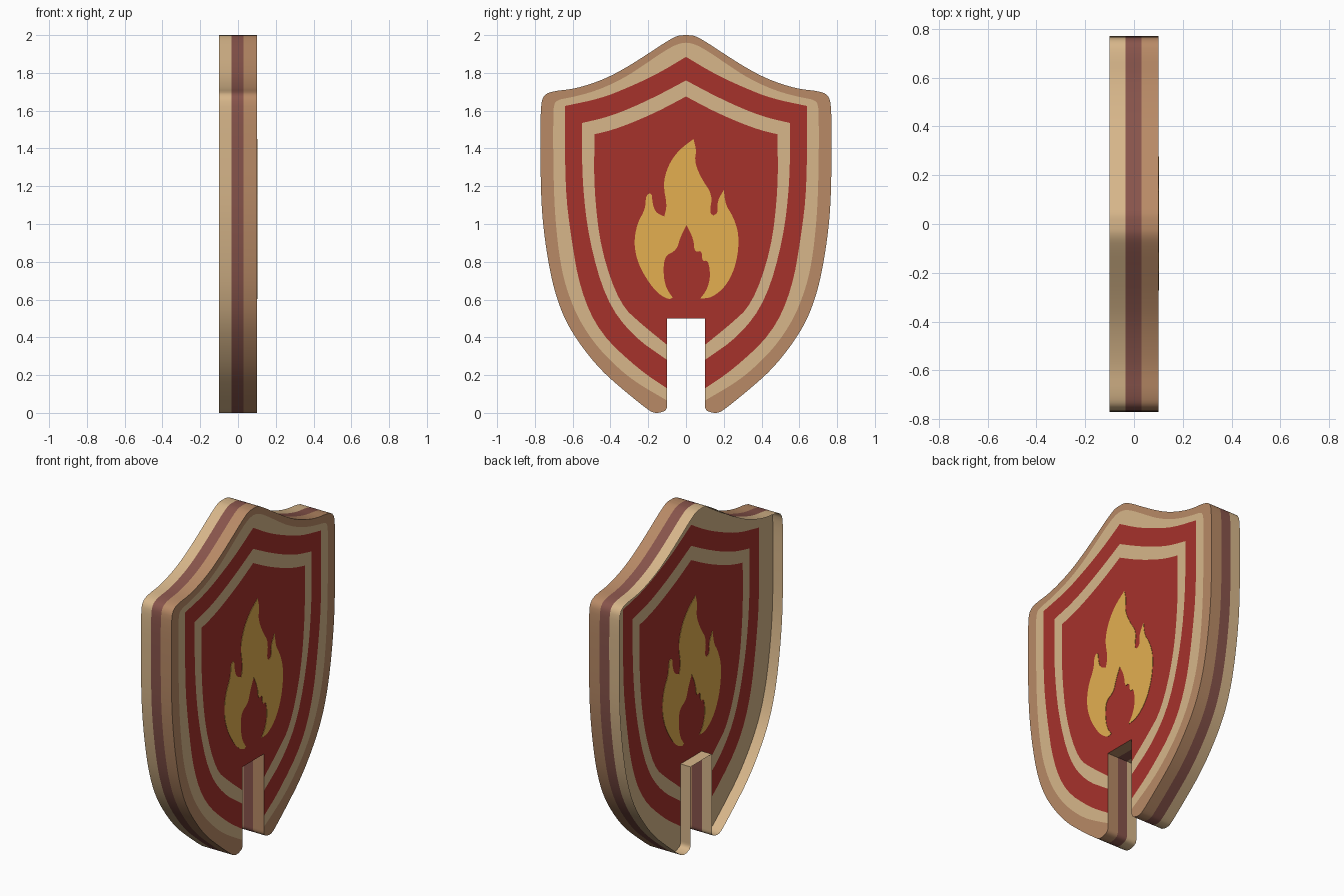
import bpy, bmesh, math

if "Cube" in bpy.data.objects:
    bpy.data.objects.remove(bpy.data.objects["Cube"])


def material(name, hex_colour):
    lin = []
    for i in (0, 2, 4):
        c = int(hex_colour[i:i + 2], 16) / 255
        lin.append(c / 12.92 if c <= 0.04045 else ((c + 0.055) / 1.055) ** 2.4)
    m = bpy.data.materials.new(name)
    m.diffuse_color = (*lin, 1)
    m.use_nodes = True
    m.node_tree.nodes["Principled BSDF"].inputs["Base Color"].default_value = m.diffuse_color
    return m


MATS = [material("light tan", "D7B68A"), material("copper brown", "B88A66"),
        material("maroon", "88544B"), material("deep red", "A6322B"),
        material("gold", "E3AF50")]
TAN, BROWN, MAROON, RED, GOLD = range(5)


def smooth(pts, rounds=2):
    """Corner cutting that keeps both end points."""
    for _ in range(rounds):
        new = [pts[0]]
        for a, b in zip(pts, pts[1:]):
            new += [(a[0] * .75 + b[0] * .25, a[1] * .75 + b[1] * .25),
                    (a[0] * .25 + b[0] * .75, a[1] * .25 + b[1] * .75)]
        pts = new + [pts[-1]]
    return pts


def mirrored(half):
    """Right half, apex to notch, turned into a full open loop."""
    return [(-y, z) for y, z in reversed(half[1:])] + half


def finish(name, bm):
    bmesh.ops.remove_doubles(bm, verts=bm.verts[:], dist=1e-5)
    me = bpy.data.meshes.new(name)
    bm.to_mesh(me)
    bm.free()
    for m in MATS:
        me.materials.append(m)
    ob = bpy.data.objects.new(name, me)
    bpy.context.collection.objects.link(ob)
    bpy.ops.object.select_all(action='DESELECT')
    ob.select_set(True)
    bpy.context.view_layer.objects.active = ob
    bpy.ops.object.shade_smooth_by_angle(angle=math.radians(30))


# Half profiles (y, z): outer outline, then the painted border lines
outline = smooth([(0, 2), (.045, 1.998), (.1, 1.968), (.2, 1.902), (.3, 1.838), (.4, 1.782),
                  (.5, 1.742), (.6, 1.714), (.7, 1.704), (.752, 1.685), (.77, 1.63), (.771, 1.35),
                  (.766, 1.1), (.748, .92), (.72, .75), (.69, .625), (.64, .49), (.56, .36),
                  (.45, .225), (.33, .12), (.2, .015), (.17, 0), (.14, 0), (.1, .015), (.1, .06)])
tan_line = smooth([(0, 1.96), (.04, 1.955), (.1, 1.925), (.2, 1.858), (.3, 1.79), (.4, 1.737),
                   (.5, 1.698), (.6, 1.672), (.67, 1.66), (.7, 1.64), (.703, 1.55), (.703, 1.35),
                   (.697, 1.1), (.68, .9), (.655, .74), (.62, .62), (.57, .5), (.49, .375),
                   (.4, .275), (.28, .17), (.1, .065)])
red_line = smooth([(0, 1.885), (.15, 1.795), (.3, 1.725), (.45, 1.665), (.64, 1.625)])
red_line += smooth([(.64, 1.6), (.64, 1.2), (.612, .95), (.56, .65), (.455, .42),
                    (.25, .23), (.1, .13)])
band_outer = smooth([(0, 1.76), (.15, 1.68), (.3, 1.61), (.42, 1.565), (.55, 1.535)])
band_outer += smooth([(.55, 1.52), (.55, 1.23), (.515, .92), (.425, .6), (.286, .41), (.1, .28)])
band_inner = smooth([(0, 1.675), (.15, 1.595), (.3, 1.53), (.4, 1.495), (.485, 1.475)])
band_inner += smooth([(.485, 1.46), (.487, 1.18), (.45, .86), (.35, .575), (.23, .465), (.1, .36)])
lines = [outline, tan_line, red_line, band_outer, band_inner]

bm = bmesh.new()


def face(pts, mat, flip=False):
    f = bm.faces.new([bm.verts.new(p) for p in (pts[::-1] if flip else pts)])
    f.material_index = mat


# Layered rim walls; the tan layer stands out as an open lip round the recessed left face
half = outline + [(.1, l[-1][1]) for l in lines[1:]] + [(.1, .5)]
ring = half + [(-y, z) for y, z in reversed(half[1:])]
xs = [-.1, -.034, .03, .1]
for x0, x1, mat in zip(xs, xs[1:], (TAN, MAROON, BROWN)):
    for (ya, za), (yb, zb) in zip(ring, ring[1:] + ring[:1]):
        face([(x0, ya, za), (x1, ya, za), (x1, yb, zb), (x0, yb, zb)], mat)

# Striped faces, each half of a stripe split at the centre line
FACES = ((1, .1, "right"), (-1, -.034, "left"))
for s, x, _ in FACES:
    stripes = (BROWN if s > 0 else TAN, TAN, RED, TAN)
    for a, b, mat in zip(lines, lines[1:], stripes):
        for side in (1, -1):
            face([(x, side * y, z) for y, z in a + b[::-1]], mat, flip=side == s)
    centre = mirrored(band_inner) + [(.1, .5), (-.1, .5)]
    face([(x, y, z) for y, z in centre], RED, flip=s > 0)
finish("shield_body", bm)

# Flame emblem: strokes between its sharp points, a thin plate on each side
strokes = [[(.04, 1.45), (-.04, 1.39), (-.095, 1.31), (-.122, 1.21), (-.1, 1.1), (-.115, 1.04)],
           [(-.115, 1.04), (-.16, 1.06), (-.178, 1.11), (-.18, 1.165), (-.212, 1.155),
            (-.215, 1.08), (-.26, 1), (-.277, .89), (-.25, .78), (-.19, .68), (-.14, .625),
            (-.09, .6), (-.07, .61)],
           [(-.07, .61), (-.105, .66), (-.12, .73), (-.115, .83), (-.05, .86), (-.03, .93),
            (.003, .995)],
           [(.003, .995), (.04, .92), (.045, .85), (.085, .86), (.085, .8), (.118, .81),
            (.13, .72), (.11, .65), (.075, .605)],
           [(.075, .605), (.14, .61), (.22, .68), (.27, .8), (.282, .94), (.25, 1.04),
            (.21, 1.1), (.2, 1.18)],
           [(.2, 1.18), (.165, 1.12), (.17, 1.06), (.145, 1.045)],
           [(.145, 1.045), (.125, 1.06), (.14, 1.155), (.085, 1.235), (.045, 1.325),
            (.055, 1.39), (.04, 1.45)]]
flame = [p for st in strokes for p in smooth(st)[:-1]]
for s, x, name in FACES:
    bm = bmesh.new()
    f = bm.faces.new([bm.verts.new((x, s * y, z)) for y, z in flame])
    top = bmesh.ops.extrude_face_region(bm, geom=[f])["geom"]
    bmesh.ops.translate(bm, vec=(s * .002, 0, 0),
                        verts=[v for v in top if isinstance(v, bmesh.types.BMVert)])
    for f in bm.faces:
        f.material_index = GOLD
    bmesh.ops.recalc_face_normals(bm, faces=bm.faces[:])
    finish("flame_" + name, bm)
